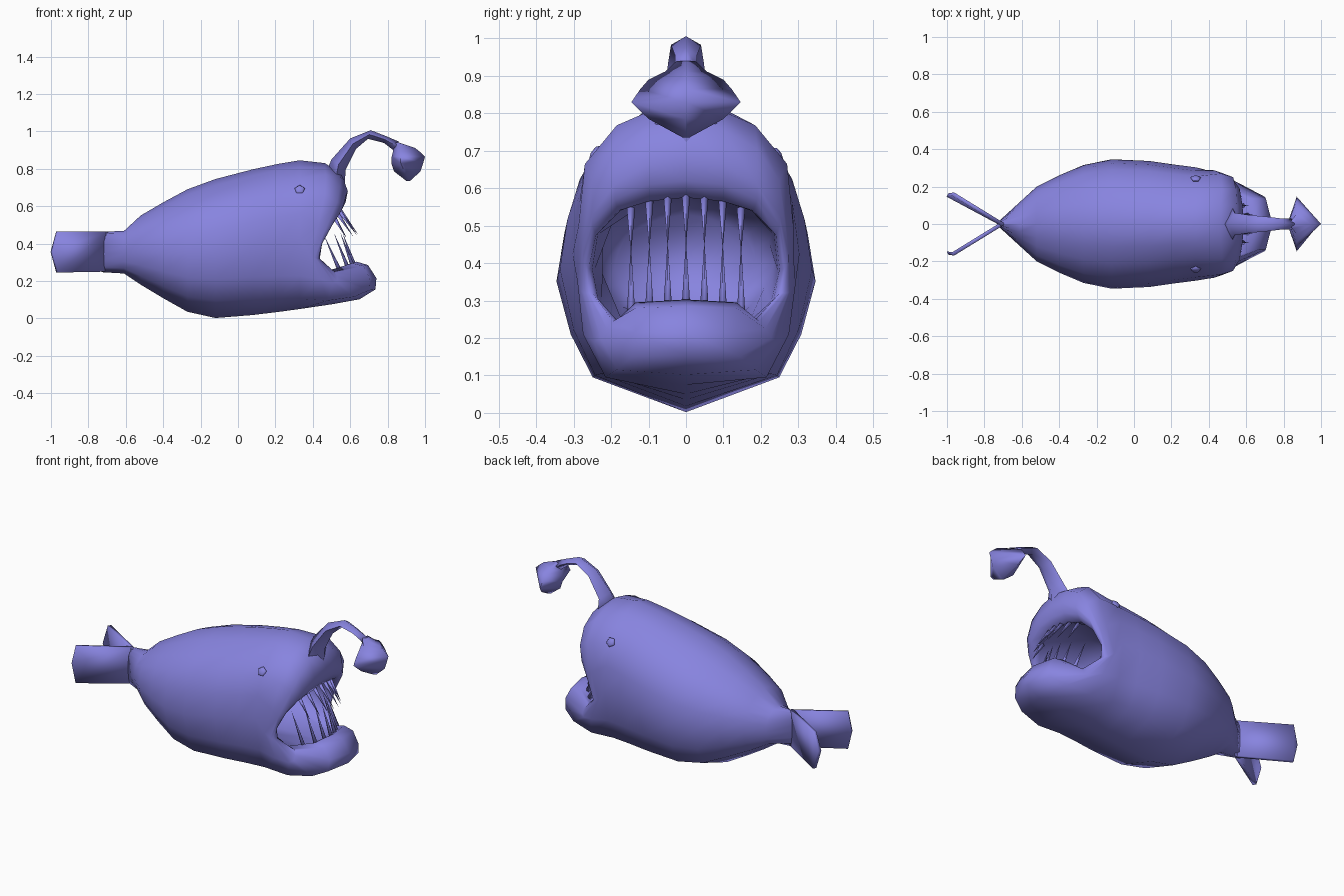
import bpy, bmesh, math
from mathutils import Vector

cube = bpy.data.objects.get("Cube")
if cube:
    bpy.data.objects.remove(cube)

COLOUR = (0.245, 0.23, 0.74, 1)
skin = bpy.data.materials.new("periwinkle_skin")
skin.use_nodes = True
skin.diffuse_color = COLOUR
skin.node_tree.nodes["Principled BSDF"].inputs["Base Color"].default_value = COLOUR


def finish(name, bm, angle=100):
    """Turn a bmesh into a smooth shaded object."""
    bmesh.ops.recalc_face_normals(bm, faces=bm.faces)
    mesh = bpy.data.meshes.new(name)
    bm.to_mesh(mesh)
    bm.free()
    mesh.materials.append(skin)
    ob = bpy.data.objects.new(name, mesh)
    bpy.context.collection.objects.link(ob)
    bpy.ops.object.select_all(action='DESELECT')
    ob.select_set(True)
    bpy.context.view_layer.objects.active = ob
    bpy.ops.object.shade_smooth_by_angle(angle=math.radians(angle))
    return ob


def loft(name, rings):
    """Skin closed rings of equal length and cap both ends."""
    bm = bmesh.new()
    rows = [[bm.verts.new(p) for p in r] for r in rings]
    n = len(rows[0])
    for a, b in zip(rows, rows[1:]):
        for i in range(n):
            j = (i + 1) % n
            bm.faces.new((a[i], a[j], b[j], b[i]))
    bm.faces.new(rows[0])
    bm.faces.new(rows[-1])
    return finish(name, bm)


def mirror_ring(half):
    """Complete a half ring that runs from top centre to bottom centre."""
    return half + [(x, -y, z) for x, y, z in half[-2:0:-1]]


# Body cross-section: width share and height share, top to bottom
SECTION = [(0, 1), (.35, .955), (.6, .88), (.84, .78), (.94, .64),
           (1, .47), (.89, .28), (.72, .125), (0, 0)]


def section(x, w, bottom, top, jowl=0):
    """Body ring; jowl lowers the two points above the belly line."""
    h = top - bottom
    return mirror_ring([(x, w * u, bottom + h * v - (jowl if i in (6, 7) else 0))
                        for i, (u, v) in enumerate(SECTION)])


# Trunk stations: x, half width, bottom, top, jowl
STATIONS = [(-.73, .008, .247, .464), (-.61, .118, .24, .467), (-.52, .2, .18, .55),
            (-.40, .26, .108, .62), (-.27, .315, .035, .69), (-.12, .346, .002, .745),
            (.08, .337, .018, .797, .015), (.22, .317, .035, .827, .03),
            (.33, .303, .05, .845, .045)]

# Head half rings: cheek, outer lip, lip front, lip crest
OUTER_LIP = [
    [(.465, 0, .83), (.465, .1, .805), (.47, .185, .768), (.465, .27, .665), (.43, .287, .5),
     (.38, .29, .35), (.44, .275, .21), (.48, .215, .095), (.50, 0, .075)],
    [(.555, 0, .77), (.55, .1, .755), (.545, .19, .705), (.53, .25, .62), (.46, .277, .46),
     (.412, .28, .325), (.51, .245, .19), (.62, .185, .115), (.65, 0, .102)],
    [(.587, 0, .68), (.58, .1, .665), (.565, .19, .61), (.52, .25, .53), (.455, .275, .42),
     (.425, .272, .32), (.53, .228, .2), (.70, .145, .15), (.735, 0, .155)],
    [(.575, 0, .62), (.57, .1, .61), (.55, .19, .57), (.505, .25, .50), (.45, .268, .40),
     (.432, .262, .32), (.53, .212, .225), (.705, .135, .215), (.74, 0, .215)],
]
# Lip edge, gum and inner mouth half rings
INNER_LIP = [
    [(.55, 0, .575), (.545, .1, .565), (.525, .18, .54), (.485, .24, .475), (.442, .26, .385),
     (.437, .25, .32), (.52, .195, .245), (.67, .135, .28), (.695, 0, .285)],
    [(.52, 0, .58), (.515, .1, .57), (.50, .175, .54), (.46, .235, .48), (.425, .25, .385),
     (.43, .235, .305), (.50, .185, .248), (.61, .135, .295), (.635, 0, .303)],
    [(.46, 0, .595), (.45, .1, .585), (.43, .17, .55), (.40, .23, .48), (.38, .245, .38),
     (.39, .225, .29), (.45, .17, .245), (.53, .11, .245), (.55, 0, .245)],
]
# Mouth cavity closes inside the trunk
THROAT = [(.28, .235, .24, .58), (.12, .19, .27, .53)]
loft("body", [section(*s) for s in STATIONS] + [mirror_ring(h) for h in OUTER_LIP + INNER_LIP]
     + [section(*s) for s in THROAT])

# Lure stalk: diamond rings as upper x, z, lower x, z, half width
STALK = [(.47, .78, .57, .69, .1), (.50, .85, .575, .795, .06), (.60, .962, .63, .905, .048),
         (.71, 1.006, .695, .96, .04), (.79, .975, .78, .938, .03), (.86, .945, .83, .90, .028)]
loft("lure_stalk", [[(ux, 0, uz), ((ux + lx) / 2, w, (uz + lz) / 2), (lx, 0, lz),
                     ((ux + lx) / 2, -w, (uz + lz) / 2)] for ux, uz, lx, lz, w in STALK])

# Lure bulb: horizontal diamond rings as z, back x, side x, front x, half width
BULB = [(.735, .90, .91, .92, .008), (.785, .835, .89, .975, .1), (.83, .82, .87, .99, .146),
        (.865, .822, .868, 1.0, .122), (.89, .828, .868, .973, .1), (.912, .83, .87, .945, .055),
        (.94, .835, .845, .86, .025)]
loft("lure_bulb", [[(b, 0, z), (s, w, z), (f, 0, z), (s, -w, z)] for z, b, s, f, w in BULB])

# Forked tail fins and eyes
for side, label in ((1, "left"), (-1, "right")):
    outline = [(-.70, -.004, .25), (-.967, .16, .245), (-.997, .155, .355),
               (-.967, .16, .465), (-.70, -.004, .465)]
    t = Vector((.005, .009, 0))
    loft(label + "_tail_fin",
         [[((x + k * t.x), side * (y + k * t.y), z) for x, y, z in outline] for k in (-1, 1)])

    bm = bmesh.new()
    bmesh.ops.create_uvsphere(bm, u_segments=5, v_segments=4, radius=.029)
    eye = finish(label + "_eye", bm)
    eye.location = (.33, side * .243, .688)
    eye.rotation_euler = (-side * math.radians(62), 0, 0)
    eye.scale = (1, 1, .45)


def tooth(name, base, tip, radius=.012):
    """Slim five sided cone from base to tip."""
    base, tip = Vector(base), Vector(tip)
    axis = tip - base
    bm = bmesh.new()
    bmesh.ops.create_cone(bm, cap_ends=True, segments=5, radius1=radius, radius2=.0005,
                          depth=axis.length)
    ob = finish(name, bm)
    ob.location = (base + tip) / 2
    ob.rotation_euler = axis.to_track_quat('Z', 'Y').to_euler()


# Seven upper teeth lean forward, seven lower teeth lean back
for i in range(7):
    y = (i - 3) * .049
    d = (y / .147) ** 2
    tooth(f"upper_tooth_{i + 1}", (.54 - .03 * d, y, .585 - .04 * d),
          (.64 - .06 * d, y, .45 - .02 * d))
    tooth(f"lower_tooth_{i + 1}", (.62 - .08 * d, y, .285 - .025 * d),
          (.56 - .1 * d, y, .455 - .01 * d))
